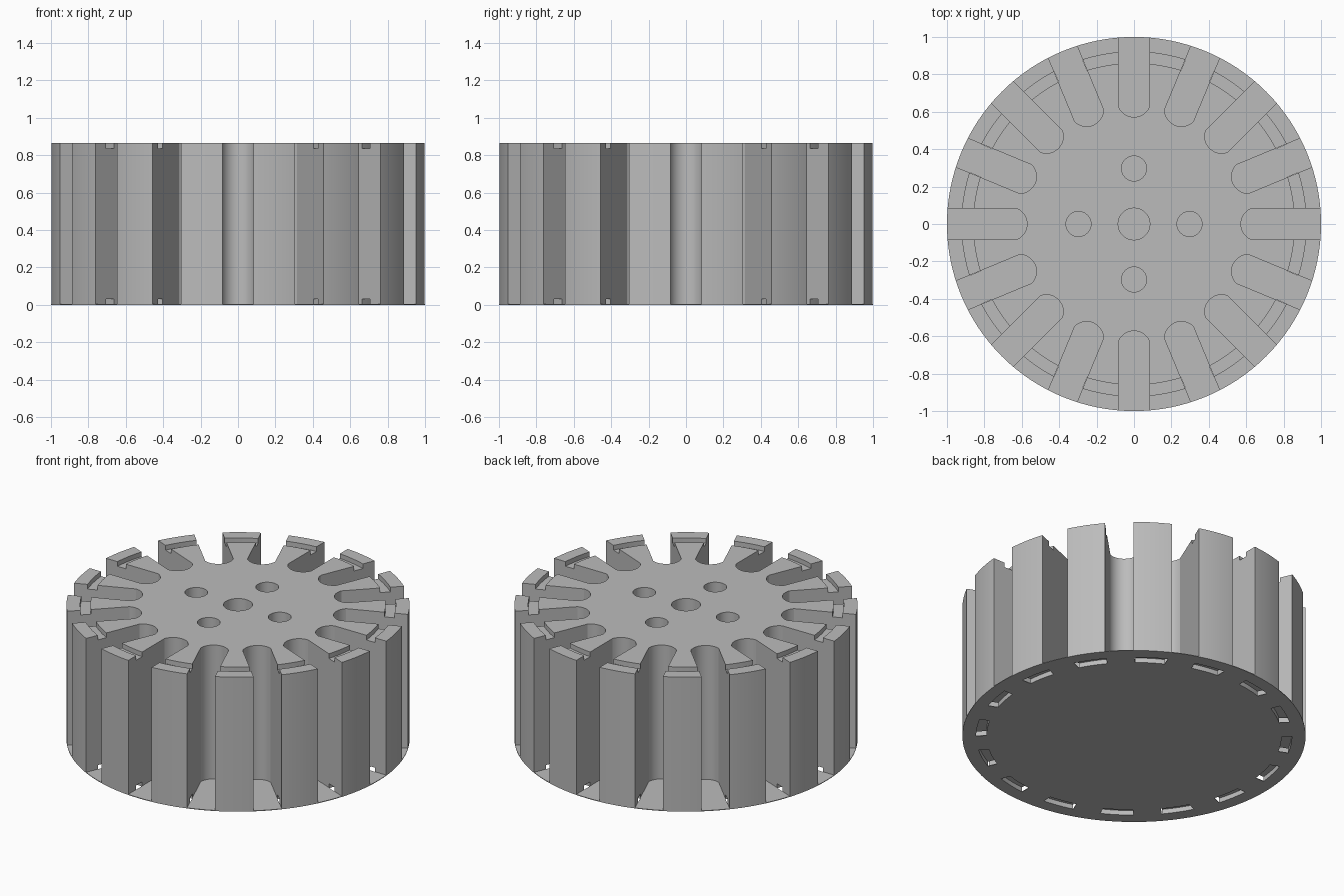
import bpy, bmesh, math
from mathutils import Matrix

if "Cube" in bpy.data.objects:
    bpy.data.objects.remove(bpy.data.objects["Cube"])

HEIGHT, SLOTS, HALF = 0.865, 16, 0.083
FLOOR = 0.004
GROOVE_IN, GROOVE_OUT, GROOVE_DEPTH = 0.86, 0.92, 0.03
STEP = 2 * math.pi / SLOTS

grey = bpy.data.materials.new("grey")
grey.diffuse_color = (0.5, 0.5, 0.5, 1)
grey.use_nodes = True
grey.node_tree.nodes["Principled BSDF"].inputs["Base Color"].default_value = grey.diffuse_color


def arc(radius, start, end, count, cx=0, cy=0):
    return [(cx + radius * math.cos(start + (end - start) * i / count),
             cy + radius * math.sin(start + (end - start) * i / count))
            for i in range(count + 1)]


def prism(bm, outline, z0, z1, angle=0):
    """Extrude a counter-clockwise outline, turned about z."""
    turn = Matrix.Rotation(angle, 4, 'Z')
    low = [bm.verts.new(turn @ Matrix.Translation((x, y, z0)).translation) for x, y in outline]
    high = [bm.verts.new(turn @ Matrix.Translation((x, y, z1)).translation) for x, y in outline]
    bm.faces.new(low[::-1])
    bm.faces.new(high)
    n = len(outline)
    for i in range(n):
        j = (i + 1) % n
        bm.faces.new((low[i], low[j], high[j], high[i]))


def circle(radius, count, cx=0, cy=0):
    return arc(radius, 0, 2 * math.pi, count, cx, cy)[:-1]


def make_object(name, bm):
    mesh = bpy.data.meshes.new(name)
    bm.to_mesh(mesh)
    bm.free()
    obj = bpy.data.objects.new(name, mesh)
    bpy.context.collection.objects.link(obj)
    mesh.materials.append(grey)
    return obj


# Solid drum
bm = bmesh.new()
prism(bm, circle(1, 128), 0, HEIGHT)
drum = make_object("slotted_drum", bm)

# Grooves: a full ring on top, separate pockets between the slots underneath
bm = bmesh.new()
for k in range(SLOTS):
    edge_out = math.asin((HALF - 0.001) / GROOVE_OUT)
    edge_in = math.asin((HALF - 0.001) / GROOVE_IN)
    pocket = (arc(GROOVE_OUT, edge_out, STEP - edge_out, 6)
              + arc(GROOVE_IN, STEP - edge_in, edge_in, 6))
    prism(bm, pocket, -0.1, GROOVE_DEPTH, k * STEP)
    prism(bm, pocket, HEIGHT - GROOVE_DEPTH, HEIGHT + 0.1, k * STEP)
groove_cutter = make_object("groove_cutter", bm)

# Radial slots with round inner ends, plus the blind holes
bm = bmesh.new()
END_R, END_X = 0.09, 0.662
spread = math.asin(HALF / END_R)
slot = (arc(END_R, math.pi - spread, math.pi + spread, 16, END_X)
        + [(1.2, -HALF), (1.2, HALF)])
for k in range(SLOTS):
    prism(bm, slot, FLOOR, 1.2, k * STEP)
prism(bm, circle(0.085, 32), FLOOR, 1.2)
for k in range(4):
    prism(bm, circle(0.067, 32, 0.297), FLOOR, 1.2, k * math.pi / 2)
slot_cutter = make_object("slot_cutter", bm)

# Cut, apply and discard the helpers
for cutter in (groove_cutter, slot_cutter):
    cutter.hide_render = True
    mod = drum.modifiers.new(cutter.name, 'BOOLEAN')
    mod.operation, mod.solver, mod.object = 'DIFFERENCE', 'EXACT', cutter
bpy.context.view_layer.objects.active = drum
drum.select_set(True)
groove_cutter.select_set(False)
slot_cutter.select_set(False)
for mod in list(drum.modifiers):
    bpy.ops.object.modifier_apply(modifier=mod.name)
for cutter in (groove_cutter, slot_cutter):
    bpy.data.objects.remove(cutter)
bpy.ops.object.shade_smooth_by_angle(angle=math.radians(25))
